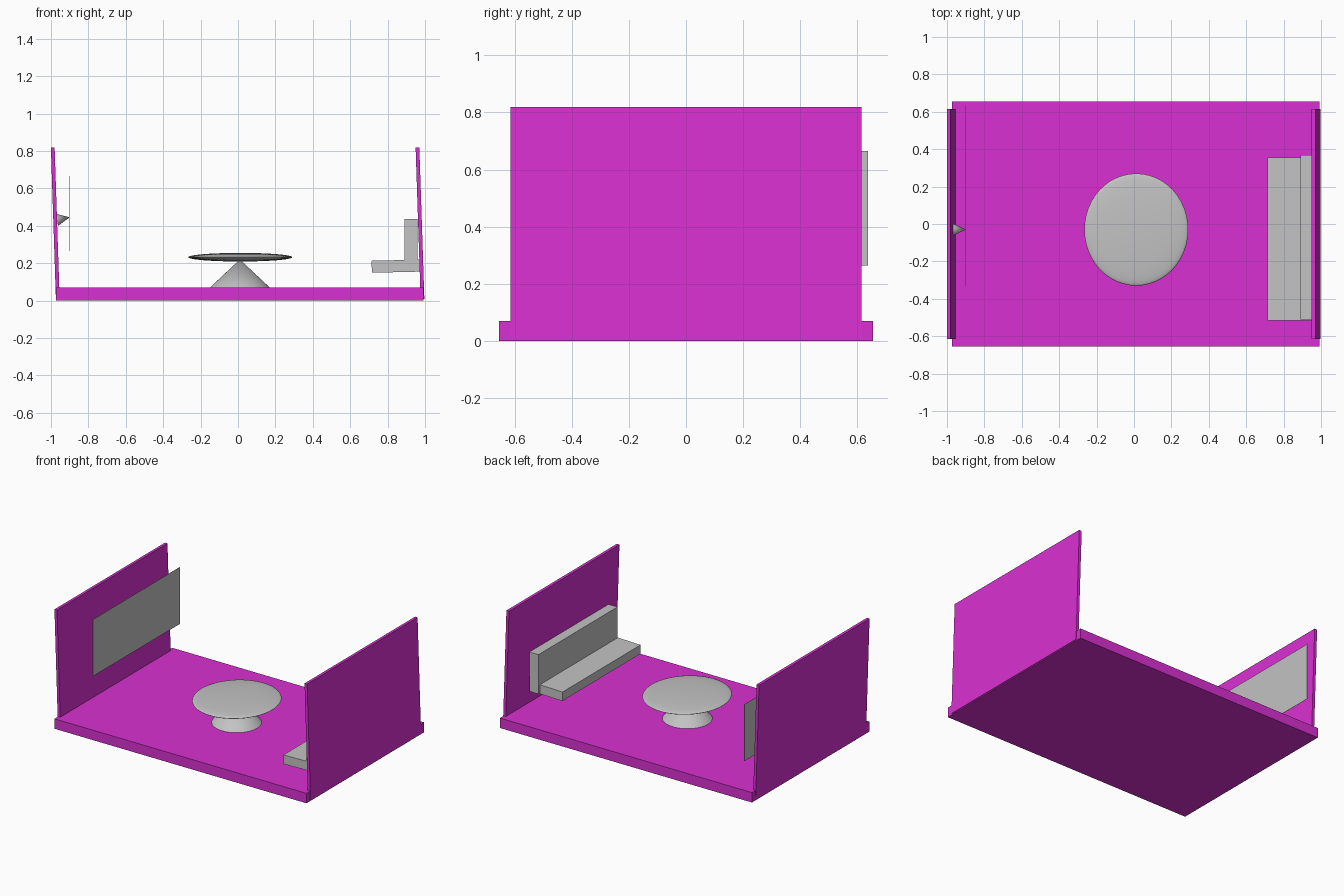
import bpy
import math
from mathutils import Vector

if "Cube" in bpy.data.objects:
    bpy.data.objects.remove(bpy.data.objects["Cube"])


def material(name, color):
    m = bpy.data.materials.new(name)
    m.diffuse_color = (*color, 1.0)
    m.use_nodes = True
    m.node_tree.nodes["Principled BSDF"].inputs["Base Color"].default_value = m.diffuse_color
    return m


MAGENTA = material("magenta", (0.70, 0.03, 0.645))
GREY = material("light_grey", (0.546, 0.546, 0.546))


def finish(name, mat, smooth=False):
    ob = bpy.context.object
    ob.name = name
    ob.data.materials.append(mat)
    if smooth:
        bpy.ops.object.transform_apply(location=False, rotation=False, scale=True)
        bpy.ops.object.shade_smooth_by_angle(angle=math.radians(40))
    return ob


def box(name, center, size, mat, tilt=0.0):
    """Box tilted about the y axis (degrees)."""
    bpy.ops.mesh.primitive_cube_add(size=1, location=center,
                                    rotation=(0, math.radians(tilt), 0))
    bpy.context.object.scale = size
    return finish(name, mat)


def cone(name, base, tip, radius, mat):
    """Pointed cone running from the base centre to the tip."""
    base, tip = Vector(base), Vector(tip)
    axis = tip - base
    bpy.ops.mesh.primitive_cone_add(
        vertices=48, radius1=radius, radius2=0, depth=axis.length,
        location=(base + tip) / 2,
        rotation=axis.to_track_quat('Z', 'Y').to_euler())
    return finish(name, mat, True)


# Floor slab and the two leaning walls
box("floor", (0.01, 0, 0.035), (1.965, 1.31, 0.07), MAGENTA)
box("left_wall", (-0.977, 0, 0.413), (0.02, 1.23, 0.812), MAGENTA, -1.9)
box("right_wall", (0.973, 0, 0.413), (0.02, 1.23, 0.812), MAGENTA, -1.9)

# Bench: seat and backrest
box("bench_seat", (0.848, -0.08, 0.184), (0.266, 0.87, 0.064), GREY, -1.3)
box("bench_back", (0.926, -0.07, 0.296), (0.07, 0.88, 0.278), GREY)

# Table: conical foot and flattened round top
cone("table_foot", (0.01, -0.03, 0.065), (0.01, -0.03, 0.22), 0.165, GREY)
bpy.ops.mesh.primitive_uv_sphere_add(segments=48, ring_count=24, radius=1,
                                     location=(0.012, -0.03, 0.232))
bpy.context.object.scale = (0.278, 0.30, 0.023)
finish("table_top", GREY, True)

# Wall screen on its cone mount
cone("screen_mount", (-0.968, -0.03, 0.432), (-0.90, -0.03, 0.445), 0.033, GREY)
box("screen", (-0.90, 0.152, 0.465), (0.002, 0.97, 0.40), GREY)
